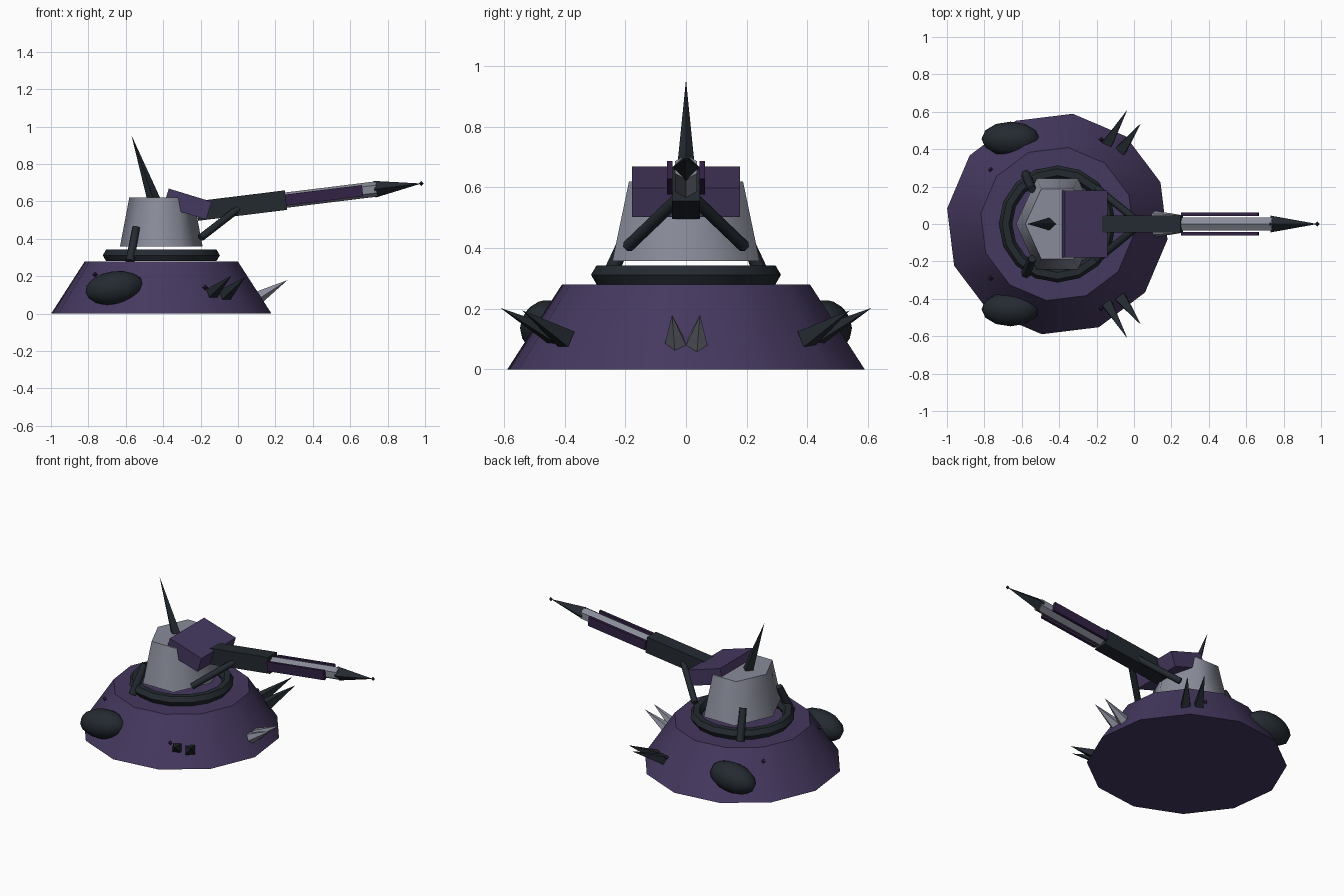
import bpy, bmesh
from math import radians, cos, sin, tan, pi
from mathutils import Vector, Matrix

if "Cube" in bpy.data.objects:
    bpy.data.objects.remove(bpy.data.objects["Cube"])


def material(name, rgb):
    m = bpy.data.materials.new(name)
    m.diffuse_color = (*rgb, 1)
    m.use_nodes = True
    m.node_tree.nodes["Principled BSDF"].inputs["Base Color"].default_value = m.diffuse_color
    return m


PURPLE = material("purple_armor", (0.06, 0.04, 0.115))
PLUM = material("plum_panel", (0.032, 0.016, 0.06))
DARK = material("dark_metal", (0.017, 0.023, 0.03))
STEEL = material("steel", (0.25, 0.26, 0.32))
CX = -0.41                      # turret axis
SLOPE = radians(7)              # barrel elevation


def finish(name, bm, mat, smooth=None):
    bmesh.ops.recalc_face_normals(bm, faces=bm.faces)
    me = bpy.data.meshes.new(name)
    bm.to_mesh(me)
    bm.free()
    me.materials.append(mat)
    ob = bpy.data.objects.new(name, me)
    bpy.context.collection.objects.link(ob)
    if smooth:
        bpy.ops.object.select_all(action='DESELECT')
        ob.select_set(True)
        bpy.context.view_layer.objects.active = ob
        bpy.ops.object.shade_smooth_by_angle(angle=radians(smooth))
    return ob


def rod(name, a, b, r1, r2, n, mat, start=0, smooth=None, scale=(1, 1)):
    """Tapered n-sided rod from a to b; r2 = 0 makes a spike."""
    a, b = Vector(a), Vector(b)
    d = (b - a).normalized()
    if abs(d.z) > 0.999:
        side, up = Vector((1, 0, 0)), Vector((0, 1, 0))
    else:
        side = d.cross(Vector((0, 0, 1))).normalized()
        up = side.cross(d)
    bm = bmesh.new()

    def ring(c, r):
        if r == 0:
            return [bm.verts.new(c)]
        angles = [radians(start) + 2 * pi * i / n for i in range(n)]
        return [bm.verts.new(c + side * r * cos(t) * scale[0] + up * r * sin(t) * scale[1])
                for t in angles]

    lo, hi = ring(a, r1), ring(b, r2)
    bm.faces.new(lo)
    if r2:
        bm.faces.new(hi)
    for i in range(n):
        j = (i + 1) % n
        bm.faces.new((lo[i], lo[j], hi[j], hi[i]) if r2 else (lo[i], lo[j], hi[0]))
    return finish(name, bm, mat, smooth)


def box(name, center, size, tilt, mat):
    bm = bmesh.new()
    m = Matrix.Translation(center) @ Matrix.Rotation(tilt, 4, 'Y') @ Matrix.Diagonal((*size, 1))
    bmesh.ops.create_cube(bm, size=1, matrix=m)
    return finish(name, bm, mat)


def ball(name, center, radii, u, v, mat, tilt=0, smooth=None):
    bm = bmesh.new()
    m = Matrix.Translation(center) @ Matrix.Rotation(tilt, 4, 'Y') @ Matrix.Diagonal((*radii, 1))
    bmesh.ops.create_uvsphere(bm, u_segments=u, v_segments=v, radius=1, matrix=m)
    return finish(name, bm, mat, smooth)


def axis(x):
    """Point on the barrel centre line."""
    return (x, 0, 0.607 + (x - 0.255) * tan(SLOPE))


# Base, bearing ring and turret body
rod("base", (CX, 0, 0), (CX, 0, 0.28), 0.595, 0.413, 12, PURPLE, 22, 40)
bpy.ops.mesh.primitive_torus_add(location=(CX, 0, 0.312), major_segments=16, minor_segments=6,
                                 major_radius=0.277, minor_radius=0.036)
ring = bpy.context.object
ring.name = "bearing_ring"
ring.data.materials.append(DARK)
bpy.ops.object.shade_smooth_by_angle(angle=radians(40))
rod("turret_body", (CX, 0, 0.358), (CX, 0, 0.62), 0.28, 0.217, 6, STEEL, 0, 70, (0.79, 1))

# Top spike and tilted head
rod("top_spike", (-0.44, 0, 0.58), (-0.57, 0, 0.955), 0.038, 0, 4, DARK)
box("head", (-0.27, 0, 0.586), (0.24, 0.356, 0.1), radians(17), PURPLE)

# Cannon
box("gun_housing", axis(0.018), (0.48, 0.092, 0.105), -SLOPE, DARK)
rod("barrel", axis(0.2), axis(0.74), 0.041, 0.041, 6, STEEL, 30)
rod("muzzle_spike", axis(0.73), axis(0.98), 0.045, 0, 4, DARK)
ball("muzzle_tip", axis(0.98), (0.013,) * 3, 4, 2, DARK)

# Mirrored parts
for s, tag in ((-1, "front"), (1, "back")):
    x, _, z = axis(0.46)
    box("barrel_panel_" + tag, (x, s * 0.053, z), (0.415, 0.018, 0.06), -SLOPE, PLUM)
    rod("gun_strut_" + tag, (0.0, s * 0.03, 0.56), (-0.2, s * 0.192, 0.405),
        0.02, 0.02, 6, DARK, 0, 65)
    rod("body_strut_" + tag, (-0.545, s * 0.185, 0.46), (-0.578, s * 0.265, 0.28),
        0.022, 0.026, 6, DARK, 0, 65)
    ball("side_pod_" + tag, (-0.66, s * 0.455, 0.137), (0.157, 0.092, 0.09), 12, 8, DARK,
         radians(-8), 45)
    rod("side_spike_a_" + tag, (-0.15, s * 0.415, 0.1), (-0.035, s * 0.612, 0.203),
        0.04, 0, 4, DARK, 45)
    rod("side_spike_b_" + tag, (-0.07, s * 0.395, 0.1), (0.038, s * 0.54, 0.195),
        0.04, 0, 4, DARK, 45)
    rod("nose_spike_" + tag, (0.11, s * 0.035, 0.09), (0.265, s * 0.046, 0.18),
        0.037, 0, 5, STEEL, -90)
    ball("rear_stud_" + tag, (-0.765, s * 0.29, 0.21), (0.015,) * 3, 4, 2, PLUM)
    ball("side_stud_" + tag, (-0.175, s * 0.452, 0.14), (0.015,) * 3, 4, 2, PLUM)
